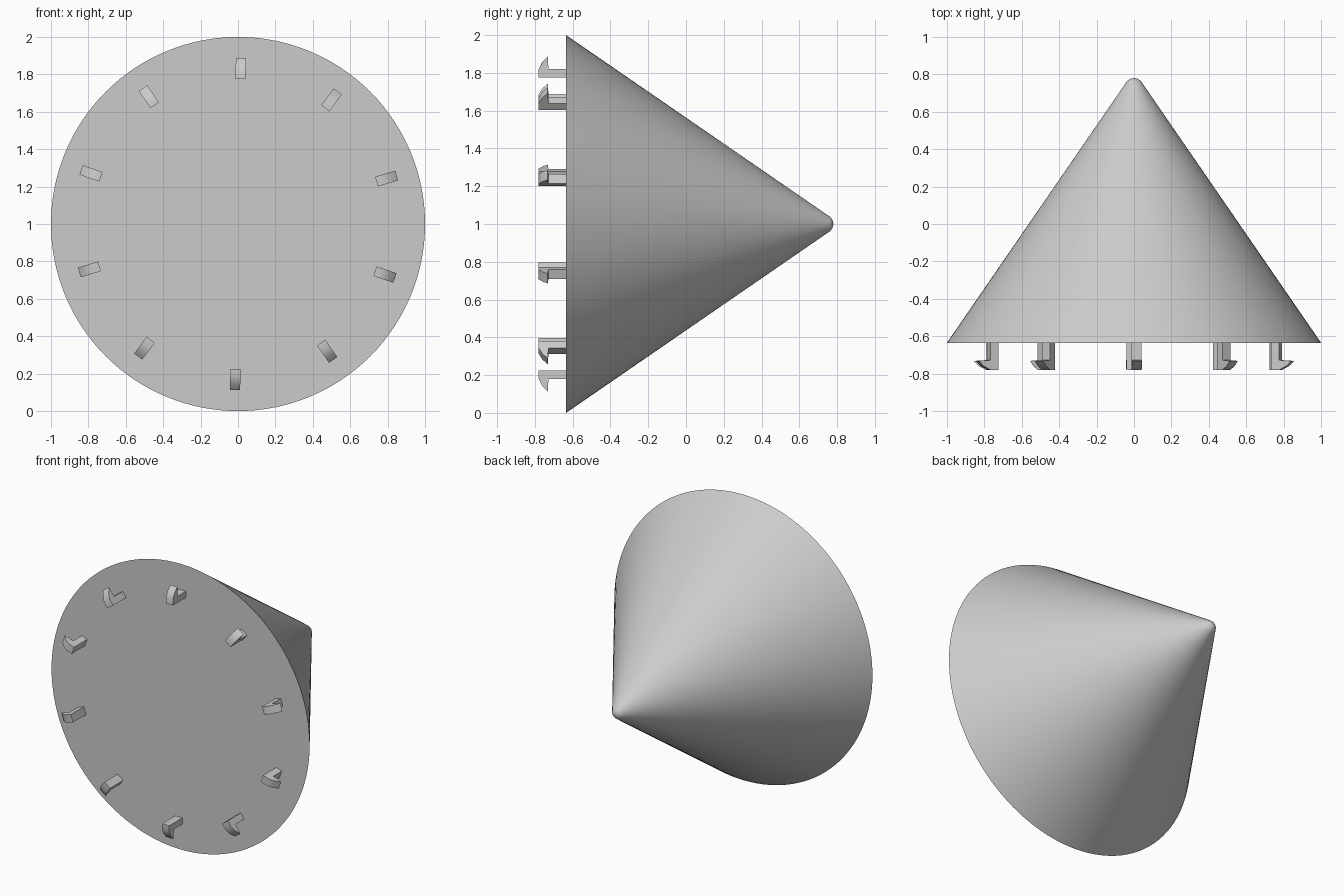
import bpy, bmesh, math
from mathutils import Matrix, Vector

cube = bpy.data.objects.get("Cube")
if cube:
    bpy.data.objects.remove(cube, do_unlink=True)

grey = bpy.data.materials.new("light grey")
grey.use_nodes = True
colour = (0.6, 0.6, 0.6, 1)
grey.diffuse_color = colour
grey.node_tree.nodes["Principled BSDF"].inputs["Base Color"].default_value = colour

CENTRE = Vector((0, 0, 1))
BASE_Y, TIP_Y = -0.635, 0.78


def finish(bm, name, angle):
    bmesh.ops.recalc_face_normals(bm, faces=bm.faces)
    mesh = bpy.data.meshes.new(name)
    bm.to_mesh(mesh)
    bm.free()
    mesh.materials.append(grey)
    obj = bpy.data.objects.new(name, mesh)
    bpy.context.collection.objects.link(obj)
    bpy.ops.object.select_all(action="DESELECT")
    obj.select_set(True)
    bpy.context.view_layer.objects.active = obj
    bpy.ops.object.shade_smooth_by_angle(angle=math.radians(angle))
    return obj


# Cone: a profile (radius, y) with a rounded nose, spun about the y axis
nose = 0.05
half_angle = math.radians(34.6)
profile = [(0, BASE_Y), (1, BASE_Y)]
for i in range(7):
    a = half_angle + (math.pi / 2 - half_angle) * i / 6
    profile.append((nose * math.cos(a), TIP_Y - nose + nose * math.sin(a)))

bm = bmesh.new()
verts = [bm.verts.new((0, y, 1 + r)) for r, y in profile]
edges = [bm.edges.new(pair) for pair in zip(verts, verts[1:])]
bmesh.ops.spin(bm, geom=verts + edges, cent=CENTRE, axis=(0, 1, 0),
               angle=math.tau, steps=128, use_merge=True)
bmesh.ops.remove_doubles(bm, verts=bm.verts, dist=0.0001)
finish(bm, "cone_body", 30)

# Clips: a hooked profile (radius, y), extruded across and repeated in a ring
CLIPS, WIDTH = 10, 0.054
hook = [(0.775, BASE_Y + 0.005), (0.775, -0.78), (0.82, -0.78),
        (0.858, -0.76), (0.887, -0.732), (0.82, -0.728), (0.82, BASE_Y + 0.005)]
for n in range(CLIPS):
    bm = bmesh.new()
    face = bm.faces.new([bm.verts.new((-WIDTH / 2, y, r)) for r, y in hook])
    grown = bmesh.ops.extrude_face_region(bm, geom=[face], use_keep_orig=True)
    moved = [g for g in grown["geom"] if isinstance(g, bmesh.types.BMVert)]
    bmesh.ops.translate(bm, verts=moved, vec=(WIDTH, 0, 0))
    turn = math.radians(1) + math.tau * n / CLIPS
    bm.transform(Matrix.Translation(CENTRE) @ Matrix.Rotation(turn, 4, "Y"))
    finish(bm, f"clip_{n + 1}", 30)
